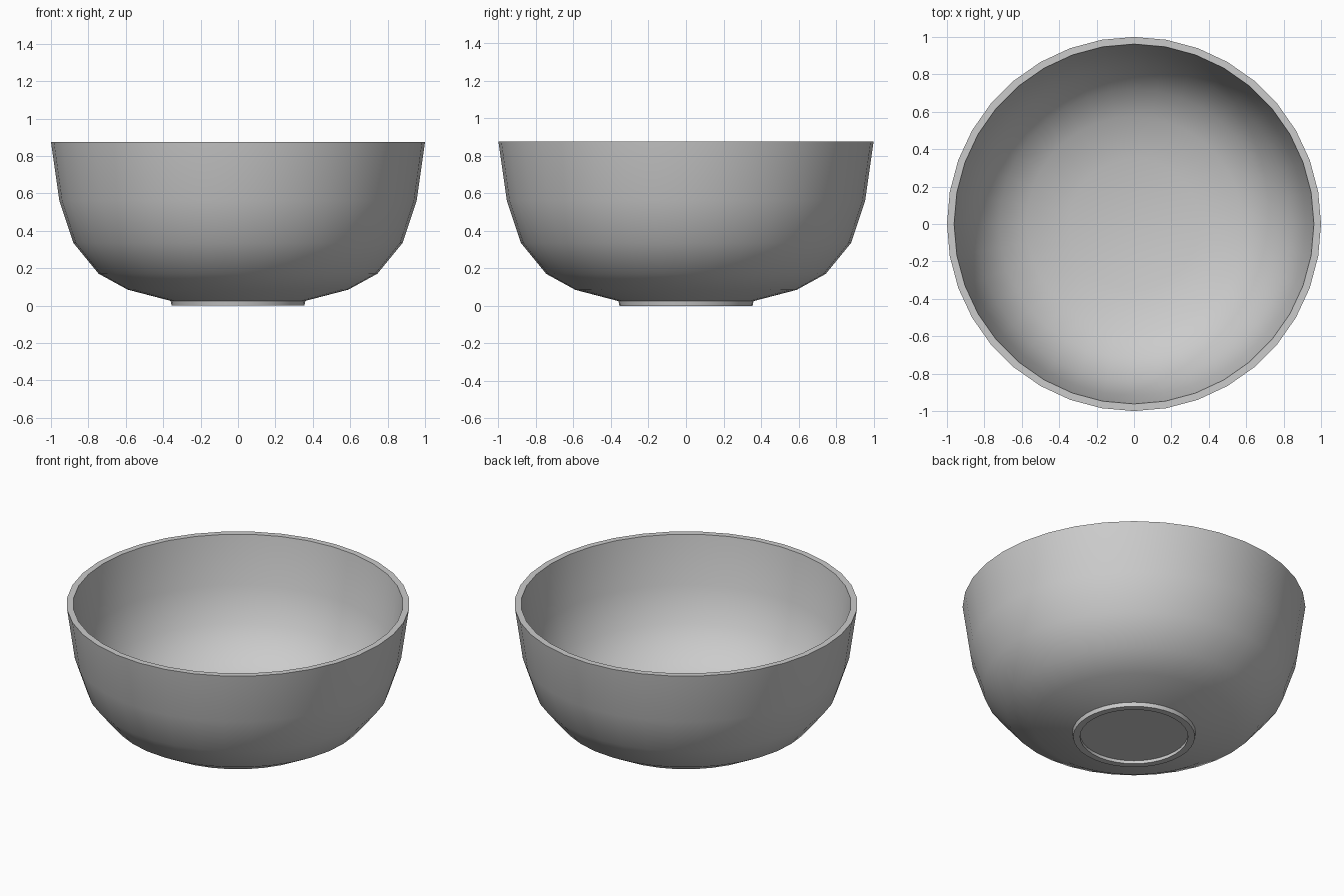
import bpy
import bmesh
from math import radians
from mathutils import Matrix

default_cube = bpy.data.objects.get("Cube")
if default_cube:
    bpy.data.objects.remove(default_cube, do_unlink=True)

SEGMENTS = 36

# Plain grey glaze
grey = bpy.data.materials.new("grey_ceramic")
grey.use_nodes = True
colour = (0.6, 0.6, 0.6, 1)
grey.diffuse_color = colour
grey.node_tree.nodes["Principled BSDF"].inputs["Base Color"].default_value = colour


def lathe(name, profile):
    """Spin a radius/height profile round z into a smooth object."""
    bm = bmesh.new()
    verts = [bm.verts.new((r, 0, z)) for r, z in profile]
    edges = [bm.edges.new(pair) for pair in zip(verts, verts[1:])]
    bmesh.ops.spin(bm, geom=verts + edges, cent=(0, 0, 0), axis=(0, 0, 1),
                   angle=radians(360), steps=SEGMENTS, use_merge=True)
    bmesh.ops.remove_doubles(bm, verts=bm.verts, dist=0.0005)
    bmesh.ops.recalc_face_normals(bm, faces=bm.faces)
    mesh = bpy.data.meshes.new(name)
    bm.to_mesh(mesh)
    bm.free()
    mesh.materials.append(grey)
    obj = bpy.data.objects.new(name, mesh)
    bpy.context.collection.objects.link(obj)
    bpy.ops.object.select_all(action="DESELECT")
    obj.select_set(True)
    bpy.context.view_layer.objects.active = obj
    bpy.ops.object.shade_smooth_by_angle(angle=radians(35))
    return obj


# Recessed base, foot ring, outer wall, flat rim, then the inside down to the floor
foot = [(0, 0.02), (0.315, 0.02), (0.315, 0), (0.355, 0), (0.36, 0.025)]
outside = [(0.59, 0.085), (0.745, 0.17), (0.88, 0.335), (0.955, 0.56), (1, 0.875)]
inside = [(0.962, 0.875), (0.918, 0.57), (0.845, 0.355), (0.72, 0.2),
          (0.575, 0.122), (0.35, 0.065), (0, 0.055)]
lathe("bowl", foot + outside + inside)
